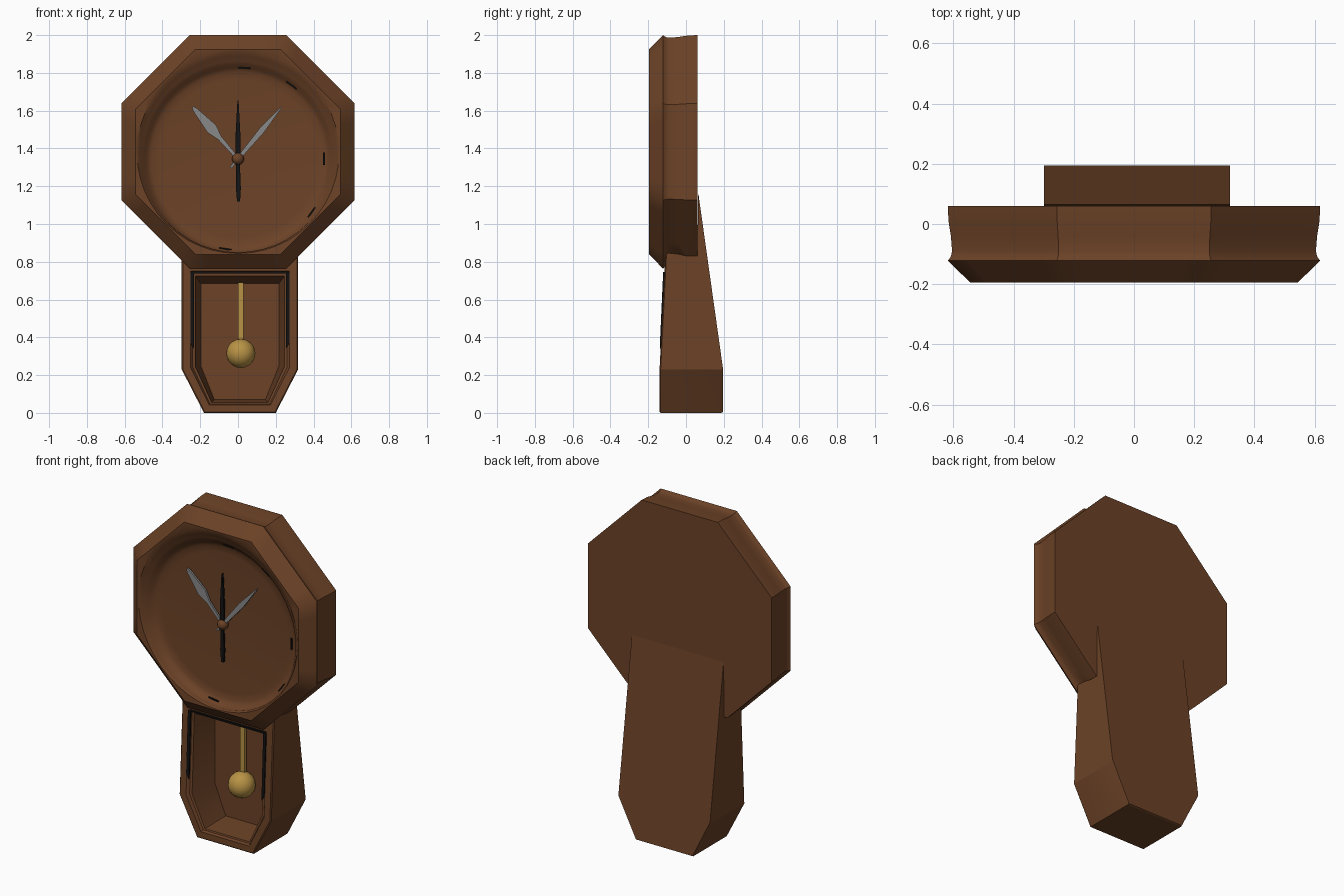
import bpy, bmesh, math
from mathutils import Vector

if "Cube" in bpy.data.objects:
    bpy.data.objects.remove(bpy.data.objects["Cube"])


def material(name, rgb):
    m = bpy.data.materials.new(name)
    m.diffuse_color = (*rgb, 1)
    m.use_nodes = True
    m.node_tree.nodes["Principled BSDF"].inputs["Base Color"].default_value = m.diffuse_color
    return m


BROWN = material("dark wood", (0.15, 0.055, 0.02))
GOLD = material("brass", (0.48, 0.29, 0.06))
GREY = material("grey metal", (0.25, 0.25, 0.25))
BLACK = material("black", (0.006, 0.006, 0.006))


def finish(bm, name, mat, angle=30):
    bmesh.ops.recalc_face_normals(bm, faces=bm.faces)
    me = bpy.data.meshes.new(name)
    bm.to_mesh(me)
    bm.free()
    ob = bpy.data.objects.new(name, me)
    bpy.context.collection.objects.link(ob)
    me.materials.append(mat)
    bpy.ops.object.select_all(action='DESELECT')
    ob.select_set(True)
    bpy.context.view_layer.objects.active = ob
    bpy.ops.object.shade_smooth_by_angle(angle=math.radians(angle))
    return ob


def loft(name, rings, mat, angle=30):
    """Skin a chain of equal-sized rings and cap both ends."""
    bm = bmesh.new()
    vs = [[bm.verts.new(p) for p in r] for r in rings]
    n = len(rings[0])
    for a, b in zip(vs, vs[1:]):
        for i in range(n):
            j = (i + 1) % n
            bm.faces.new((a[i], a[j], b[j], b[i]))
    bm.faces.new(vs[0])
    bm.faces.new(vs[-1])
    return finish(bm, name, mat, angle)


def plate(name, outline, y0, y1, mat):
    return loft(name, [[(x, y, z) for x, z in outline] for y in (y0, y1)], mat)


# --- Octagonal clock case with round recessed dial ---
N, CZ = 48, 1.382
ANGLES = [math.radians(22.5) + i * math.tau / N for i in range(N)]


def octagon(y, half, floor=0.0):
    ring = []
    for a in ANGLES:
        d = (a + math.pi / 8) % (math.pi / 4) - math.pi / 8
        r = half / math.cos(d)
        ring.append((r * math.cos(a), y, max(CZ + r * math.sin(a), floor)))
    return ring


def circle(y, r, cz):
    return [(r * math.cos(a), y, cz + r * math.sin(a)) for a in ANGLES]


loft("clock_case", [
    octagon(0.06, 0.618, 0.83), octagon(0.01, 0.616, 0.83),
    octagon(-0.04, 0.608, 0.825), octagon(-0.09, 0.604, 0.80),
    octagon(-0.108, 0.608), octagon(-0.122, 0.618), octagon(-0.195, 0.543),
    circle(-0.193, 0.535, 1.379), circle(-0.178, 0.52, 1.37),
    circle(-0.165, 0.508, 1.355), circle(-0.155, 0.496, 1.347),
    circle(-0.135, 0.482, 1.345), circle(-0.124, 0.46, 1.345),
    circle(-0.12, 0.42, 1.345)], BROWN, 35)

# --- Pendulum box: tapered shell, window frame and cavity ---
BX = 0.01


def hexring(bot, z0, mid, z1, z2, ys):
    y0, y1, y2 = ys
    return [(BX - bot, y0, z0), (BX + bot, y0, z0), (BX + mid, y1, z1),
            (BX + mid, y2, z2), (BX - mid, y2, z2), (BX - mid, y1, z1)]


loft("pendulum_box", [
    hexring(0.19, 0.004, 0.308, 0.24, 1.165, (0.195, 0.195, 0.065)),
    hexring(0.19, 0.0, 0.308, 0.23, 0.86, (0.187, 0.187, 0.06)),
    hexring(0.19, 0.0, 0.308, 0.23, 0.86, (-0.134, -0.134, -0.102)),
    hexring(0.186, 0.006, 0.302, 0.232, 0.855, (-0.14, -0.14, -0.108)),
    hexring(0.162, 0.042, 0.262, 0.24, 0.752, (-0.139, -0.139, -0.113)),
    hexring(0.158, 0.048, 0.25, 0.243, 0.742, (-0.122, -0.122, -0.098)),
    hexring(0.15, 0.056, 0.236, 0.246, 0.725, (-0.118, -0.118, -0.096)),
    hexring(0.135, 0.07, 0.207, 0.25, 0.685, (0.06, 0.06, 0.06))], BROWN, 25)

# --- Black trim around the window ---
for s, side in ((-1, "left"), (1, "right")):
    x0, x1 = BX + s * 0.262, BX + s * 0.244
    loft("window_trim_" + side, [
        [(x0, -0.121 + d, 0.745), (x1, -0.121 + d, 0.745),
         (x1, -0.138 + d, 0.34), (x0, -0.138 + d, 0.37)] for d in (0, 0.008)], BLACK)
plate("window_trim_top", [(-0.24, 0.739), (0.26, 0.739), (0.26, 0.748), (-0.24, 0.748)],
      -0.115, -0.108, BLACK)

# --- Pendulum ---
plate("pendulum_rod", [(0.0, 0.31), (0.03, 0.31), (0.03, 0.69), (0.0, 0.69)], 0.02, 0.04, GOLD)
bm = bmesh.new()
bmesh.ops.create_uvsphere(bm, u_segments=16, v_segments=10, radius=0.077)
bmesh.ops.translate(bm, verts=bm.verts, vec=Vector((0.015, 0.015, 0.315)))
finish(bm, "pendulum_bob", GOLD, 40)

# --- Hands: outlines along a direction from the pivot ---
PZ = 1.345


def hand(name, tip, profile, y, mat):
    t = Vector((tip[0], tip[1] - PZ))
    d, L = t.normalized(), t.length
    side = Vector((-d.y, d.x))
    pts = [d * (u * L) + side * w for u, w in profile]
    pts += [d * (u * L) - side * w for u, w in reversed(profile)]
    plate(name, [(p.x, p.y + PZ) for p in pts], y, y + 0.012, mat)


hand("hour_hand", (-0.24, 1.62), [(0, 0.008), (0.4, 0.012), (0.58, 0.03), (0.95, 0.012), (1, 0.004)], -0.15, GREY)
hand("minute_hand", (0.23, 1.62), [(-0.17, 0.005), (0, 0.009), (0.55, 0.016), (1, 0.003)], -0.152, GREY)
hand("second_hand", (0.0, 1.655), [(0, 0.015), (0.45, 0.012), (1, 0.003)], -0.155, BLACK)
hand("second_hand_tail", (0.003, 1.12), [(0, 0.009), (0.7, 0.013), (1, 0.008)], -0.155, BLACK)

# --- Pivot cap ---
bm = bmesh.new()
bmesh.ops.create_uvsphere(bm, u_segments=12, v_segments=8, radius=0.032)
bmesh.ops.translate(bm, verts=bm.verts, vec=Vector((0, -0.145, PZ)))
finish(bm, "hand_pivot", BROWN, 40)

# --- Small black marks on the dial rim ---
for k, deg in enumerate((86, 54, 0, -36, -98)):
    a = math.radians(deg)
    r = Vector((math.cos(a), math.sin(a)))
    t = Vector((-r.y, r.x)) * 0.033
    c = r * (0.45 if deg == 0 else 0.478)
    pts = [c + t, c - t, c - t + r * 0.01, c + t + r * 0.01]
    plate("dial_mark_%d" % k, [(p.x, p.y + PZ) for p in pts], -0.141, -0.133, BLACK)
